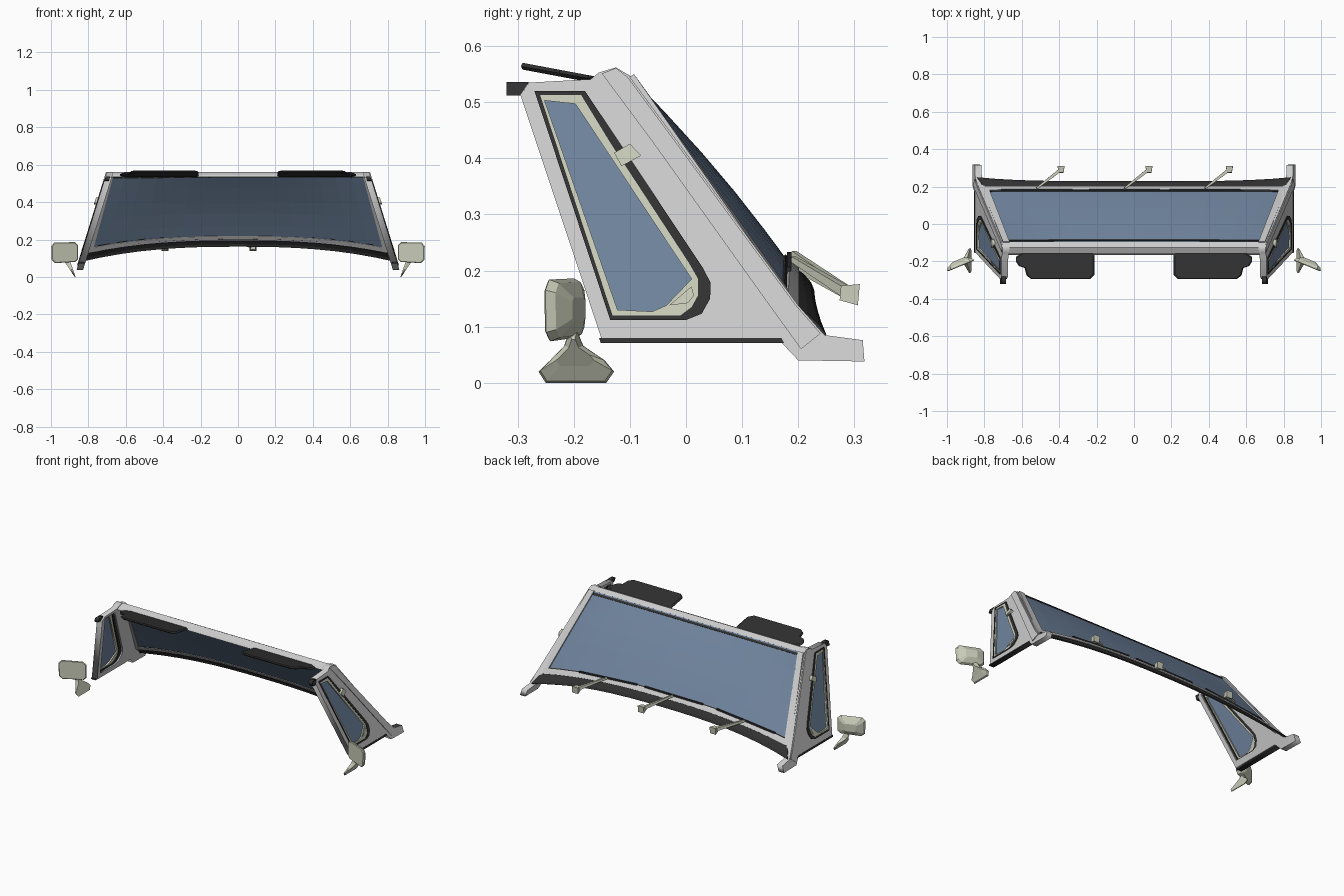
import bpy, bmesh, math
from mathutils import Vector

if "Cube" in bpy.data.objects:
    bpy.data.objects.remove(bpy.data.objects["Cube"])


def material(name, rgb):
    m = bpy.data.materials.new(name)
    m.diffuse_color = (*rgb, 1)
    m.use_nodes = True
    m.node_tree.nodes["Principled BSDF"].inputs["Base Color"].default_value = m.diffuse_color
    return m


DARK = material("black_rubber", (0.03, 0.03, 0.03))
GLASS = material("tinted_glass", (0.16, 0.23, 0.34))
CREAM = material("pale_paint", (0.58, 0.60, 0.48))


def add(name, mesh, mat=None, mirror=True):
    ob = bpy.data.objects.new(name, mesh)
    bpy.context.collection.objects.link(ob)
    if mat:
        mesh.materials.clear()
        mesh.materials.append(mat)
    if mirror:
        ob.modifiers.new("mirror", 'MIRROR').use_mirror_merge = False
    return ob


def loft(name, loops, mat=None, mirror=True):
    """Skin a series of equal-sized closed loops and cap both ends."""
    bm = bmesh.new()
    rows = [[bm.verts.new(p) for p in loop] for loop in loops]
    n = len(rows[0])
    for a, b in zip(rows, rows[1:]):
        for i in range(n):
            bm.faces.new((a[i], a[(i + 1) % n], b[(i + 1) % n], b[i]))
    bm.faces.new(rows[0])
    bm.faces.new(rows[-1])
    bmesh.ops.recalc_face_normals(bm, faces=bm.faces)
    me = bpy.data.meshes.new(name)
    bm.to_mesh(me)
    bm.free()
    return add(name, me, mat, mirror)


def side_x(z):
    """Outer face of the leaning side wall."""
    return 0.85 - (z - 0.08) * 0.31


def slab(name, outlines, outer, thick, mat=None):
    """Flat (y, z) outline with optional holes, laid on the leaning side wall."""
    cu = bpy.data.curves.new(name, 'CURVE')
    cu.dimensions, cu.fill_mode, cu.extrude = '2D', 'BOTH', thick / 2
    for pts in outlines:
        sp = cu.splines.new('POLY')
        sp.points.add(len(pts) - 1)
        for p, (y, z) in zip(sp.points, pts):
            p.co = (y, z, 0, 1)
        sp.use_cyclic_u = True
    tmp = bpy.data.objects.new(name + "_curve", cu)
    bpy.context.collection.objects.link(tmp)
    dg = bpy.context.evaluated_depsgraph_get()
    me = bpy.data.meshes.new_from_object(tmp.evaluated_get(dg))
    bpy.data.objects.remove(tmp)
    for v in me.vertices:
        y, z, c = v.co
        v.co = (side_x(z) + outer - thick / 2 + c, y, z)
    bm = bmesh.new()
    bm.from_mesh(me)
    bmesh.ops.remove_doubles(bm, verts=bm.verts, dist=1e-5)
    bmesh.ops.recalc_face_normals(bm, faces=bm.faces)
    bm.to_mesh(me)
    bm.free()
    return add(name, me, mat)


def screen(u, v, off=0.0):
    """Point on the curved windscreen: u across, v from top to bottom."""
    a = abs(u)
    x = u * (0.69 + 0.115 * v)
    y = -0.10 + 0.288 * v + 0.012 * math.sin(math.pi * min(v, 1)) * max(0, 1 - a * a)
    z = 0.545 + v * (-0.34 - 0.068 * a ** 2.5)
    return Vector((x, y + off * 0.75, z + off * 0.66))


def patch(name, fn, nu, nv, thick, mat=None, mirror=False):
    """Grid sheet from fn(s, t) with s, t in 0..1, given thickness."""
    bm = bmesh.new()
    g = [[bm.verts.new(fn(i / nu, j / nv)) for j in range(nv + 1)] for i in range(nu + 1)]
    for i in range(nu):
        for j in range(nv):
            bm.faces.new((g[i][j], g[i][j + 1], g[i + 1][j + 1], g[i + 1][j]))
    me = bpy.data.meshes.new(name)
    bm.to_mesh(me)
    bm.free()
    ob = add(name, me, mat, mirror)
    s = ob.modifiers.new("thickness", 'SOLIDIFY')
    s.thickness, s.offset = thick, 0
    return ob


def bar(name, p, q, w0, w1, mat):
    """Tapered square bar between two points."""
    p, q = Vector(p), Vector(q)
    d = (q - p).normalized()
    a = d.cross(Vector((0, 0, 1))).normalized()
    b = d.cross(a)
    c = [(1, 1), (-1, 1), (-1, -1), (1, -1)]
    return loft(name, [[o + a * i * w + b * j * w for i, j in c]
                       for o, w in ((p, w0), (q, w1))], mat, False)


# Windscreen glass, its frame strips and the dark seals
patch("windscreen_glass", lambda s, t: screen(2 * s - 1, t), 16, 5, 0.004, GLASS)
patch("windscreen_lower_frame", lambda s, t: screen(2 * s - 1, 0.955 + 0.065 * t, 0.003), 16, 1, 0.014)
patch("windscreen_side_frame", lambda s, t: screen(0.965 + 0.05 * s, t, 0.002), 1, 5, 0.014, None, True)
patch("windscreen_top_seal", lambda s, t: screen(1.94 * s - 0.97, 0.02 + 0.025 * t, 0.002), 16, 1, 0.008, DARK)
patch("windscreen_lower_seal", lambda s, t: screen(1.94 * s - 0.97, 0.94 + 0.02 * t, 0.002), 16, 1, 0.008, DARK)


# Dark cowl apron sweeping down at the ends
def cowl(s, t):
    u = 2 * s - 1
    top = screen(u, 1.0)
    low = Vector((0.84 * u, 0.225 + 0.022 * u ** 4, 0.163 - 0.08 * abs(u) ** 2.5))
    return top.lerp(low, t) + Vector((0, 0.008 * math.sin(math.pi * t), 0))


patch("cowl_apron", cowl, 16, 3, 0.008, DARK)

# Header rail
header = [(-0.165, 0.535), (-0.155, 0.547), (-0.125, 0.562), (-0.096, 0.545), (-0.112, 0.531)]
loft("header_rail", [[(x, y, z) for y, z in header] for x in (-0.703, 0.703)], None, False)

# Side wall with window opening, raised pillar, sill seal
wall = [(-0.295, 0.513), (-0.28, 0.535), (-0.17, 0.541), (-0.155, 0.553), (-0.125, 0.562),
        (-0.10, 0.545), (0.20, 0.138), (0.247, 0.085), (0.315, 0.076), (0.318, 0.038),
        (0.20, 0.04), (0.165, 0.077), (-0.15, 0.077)]
opening = [(-0.27, 0.52), (-0.18, 0.52), (-0.125, 0.438), (0.03, 0.205), (0.044, 0.178),
           (0.043, 0.15), (0.028, 0.123), (0.0, 0.112), (-0.135, 0.112)]
frame = [(-0.26, 0.513), (-0.187, 0.513), (-0.135, 0.428), (0.005, 0.214), (0.021, 0.186),
         (0.021, 0.155), (0.01, 0.135), (-0.01, 0.12), (-0.131, 0.12)]
pane = [(-0.252, 0.503), (-0.197, 0.497), (0.01, 0.185), (-0.035, 0.138), (-0.06, 0.127), (-0.122, 0.13)]
slab("side_wall", [wall, opening], 0, 0.035)
slab("pillar_ridge", [[(-0.15, 0.551), (-0.125, 0.561), (-0.104, 0.545), (0.196, 0.138),
                       (0.24, 0.088), (0.205, 0.06), (0.14, 0.15), (-0.06, 0.43)]], 0.005, 0.03)
slab("side_window_seal", [opening, frame], 0.004, 0.03, DARK)
slab("side_window_frame", [frame, pane], 0.002, 0.022, CREAM)
slab("side_window_glass", [pane], -0.005, 0.006, GLASS)
slab("window_catch", [[(-0.03, 0.138), (0.01, 0.172), (0.014, 0.155), (0.003, 0.142)]], 0.006, 0.01, CREAM)
slab("window_latch", [[(-0.128, 0.41), (-0.10, 0.426), (-0.08, 0.405), (-0.115, 0.386)]], 0.016, 0.02, CREAM)
slab("sill_seal", [[(-0.152, 0.071), (0.175, 0.071), (0.17, 0.08), (-0.155, 0.08)]], 0.002, 0.03, DARK)
slab("rail_end_cap", [[(-0.32, 0.512), (-0.293, 0.512), (-0.28, 0.536), (-0.32, 0.536)]], 0.0, 0.025, DARK)

# Sun visors
visor = [(0.22, -0.155), (0.60, -0.155), (0.63, -0.175), (0.632, -0.20), (0.615, -0.225),
         (0.585, -0.235), (0.575, -0.275), (0.55, -0.294), (0.235, -0.294), (0.21, -0.27), (0.21, -0.17)]


def visor_loop(k, dz):
    return [(0.42 + (x - 0.42) * k, -0.225 + (y + 0.225) * k, 0.541 + (-0.165 - y) * 0.18 + dz)
            for x, y in visor]


loft("sun_visor", [visor_loop(0.96, -0.006), visor_loop(1, 0), visor_loop(0.96, 0.006)], DARK)

# Door mirrors: slanted faceted head on a flared foot
head = [(0.0, 0.095), (0.015, 0.08), (0.135, 0.074), (0.155, 0.09),
        (0.158, 0.165), (0.14, 0.184), (0.02, 0.186), (0.0, 0.17)]


def head_loop(k, d):
    out = []
    for s, z in head:
        s, z = 0.08 + (s - 0.08) * k, 0.13 + (z - 0.13) * k
        out.append((0.855 + s * 0.91 + d * 0.35, -0.192 - s * 0.37 + d * 0.9, z))
    return out


loft("mirror_head", [head_loop(0.94, -0.004), head_loop(1, 0), head_loop(0.88, 0.016), head_loop(0.4, 0.034)], CREAM)
foot = [(-0.263, 0.02), (-0.25, 0.0), (-0.142, 0.0), (-0.128, 0.02), (-0.145, 0.04),
        (-0.183, 0.066), (-0.195, 0.095), (-0.208, 0.095), (-0.217, 0.066), (-0.242, 0.04)]


def foot_loop(k, d):
    return [(0.868 + d + z * 0.35, -0.2 + (y + 0.2) * k, 0.06 + (z - 0.06) * k) for y, z in foot]


loft("mirror_foot", [foot_loop(1, 0), foot_loop(0.95, 0.008), foot_loop(0.5, 0.024)], CREAM)

# Three wipers: hub, arm and blade resting on the lower glass
for hub_x in (-0.39, 0.08, 0.51):
    tip_x = hub_x - 0.13
    hub = (hub_x, 0.292, 0.158)
    tip = screen(tip_x / 0.8, 0.96, 0.018)
    bar("wiper_hub", (hub_x, 0.275, 0.16), (hub_x, 0.308, 0.157), 0.013, 0.019, CREAM)
    bar("wiper_arm", hub, tip, 0.009, 0.005, CREAM)
    bar("wiper_blade", screen((tip_x - 0.19) / 0.8, 0.95, 0.012),
        screen((tip_x + 0.19) / 0.8, 0.95, 0.012), 0.004, 0.004, DARK)
